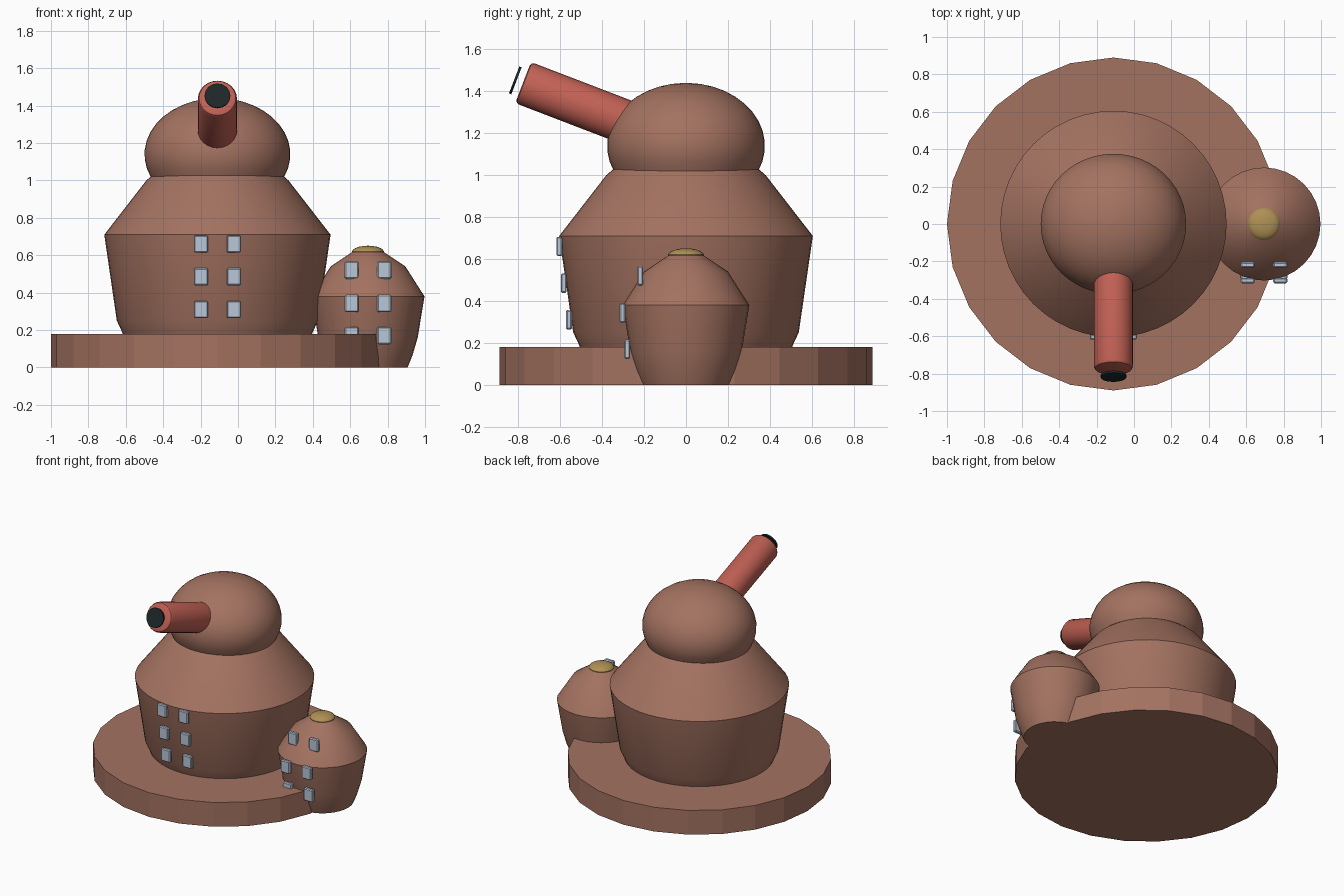
import bpy, bmesh, math
from mathutils import Matrix

if "Cube" in bpy.data.objects:
    bpy.data.objects.remove(bpy.data.objects["Cube"])


def material(name, rgb):
    m = bpy.data.materials.new(name)
    m.diffuse_color = (*rgb, 1)
    m.use_nodes = True
    m.node_tree.nodes["Principled BSDF"].inputs["Base Color"].default_value = m.diffuse_color
    return m


CLAY = material("clay_brown", (0.37, 0.17, 0.12))
RED = material("barrel_red", (0.54, 0.12, 0.09))
BLACK = material("bore_black", (0.012, 0.02, 0.022))
GLASS = material("window_blue_grey", (0.48, 0.57, 0.68))
BRASS = material("brass", (0.43, 0.28, 0.09))


def add_object(name, bm, mat, smooth=True):
    bmesh.ops.recalc_face_normals(bm, faces=bm.faces)
    me = bpy.data.meshes.new(name)
    bm.to_mesh(me)
    bm.free()
    me.materials.append(mat)
    if smooth:
        me.shade_smooth()
        me.set_sharp_from_angle(angle=math.radians(30))
    ob = bpy.data.objects.new(name, me)
    bpy.context.collection.objects.link(ob)
    return ob


def lathe(name, profile, mat, loc, sides=32, smooth=True):
    """Closed solid turned from (radius, height) points around z."""
    bm = bmesh.new()
    rings = []
    for r, z in profile:
        rings.append([bm.verts.new((r * math.sin(2 * math.pi * i / sides),
                                    r * math.cos(2 * math.pi * i / sides), z))
                      for i in range(sides)])
    for a, b in zip(rings, rings[1:]):
        for i in range(sides):
            j = (i + 1) % sides
            bm.faces.new((a[i], a[j], b[j], b[i]))
    bm.faces.new(rings[0])
    bm.faces.new(rings[-1])
    bmesh.ops.remove_doubles(bm, verts=bm.verts, dist=1e-5)
    ob = add_object(name, bm, mat, smooth)
    ob.location = loc
    return ob


def dome(radius, height, z, start, steps=12):
    """Elliptical profile from angle start (degrees) nearly to the pole."""
    pts = []
    for i in range(steps + 1):
        a = math.radians(start + (89 - start) * i / steps)
        pts.append((radius * math.cos(a), z + height * math.sin(a)))
    return pts


def window(name, x, y, z):
    bm = bmesh.new()
    bmesh.ops.create_cube(bm, size=1, matrix=Matrix.Translation((x, y, z))
                          @ Matrix.Diagonal((0.075, 0.028, 0.092, 1)))
    bmesh.ops.bevel(bm, geom=bm.edges[:], offset=0.006, segments=1,
                    affect='EDGES')
    add_object(name, bm, GLASS, smooth=False)


CX = -0.11   # main axis
TX = 0.695   # side tower axis

# Round platform
lathe("platform", [(0.89, 0), (0.89, 0.18)], CLAY, (CX, 0, 0), 24, False)

# Main body with tapering shoulders
lathe("main_body", [(0.50, 0.16), (0.51, 0.19), (0.538, 0.25), (0.605, 0.71),
                    (0.38, 1.0), (0.345, 1.03)], CLAY, (CX, 0, 0), 48)

# Slightly oval turret dome
turret = lathe("turret_dome", dome(0.39, 0.30, 1.14, -24), CLAY, (CX, 0, 0), 48)
turret.scale.y = 0.965

# Raised barrel and the thin dark disc in front of its mouth
TILT = math.radians(69)
barrel = lathe("barrel", [(0.085, 0), (0.105, 0.02), (0.105, 0.60),
                          (0.098, 0.613), (0.085, 0.618)],
               RED, (CX, -0.20, 1.22), 24)
barrel.rotation_euler.x = TILT
bore = lathe("barrel_mouth", [(0.069, -0.006), (0.069, 0.006)], BLACK,
             (CX, -0.814, 1.452), 16)
bore.rotation_euler.x = TILT

# Side tower and its cap
lathe("side_tower", [(0.212, 0), (0.238, 0.065), (0.266, 0.16), (0.302, 0.38),
                     (0.20, 0.54), (0.08, 0.62)], CLAY, (TX, 0, 0), 32)
lathe("tower_cap", dome(0.086, 0.034, 0.617, -10, 6), BRASS, (TX, 0, 0), 24)

# Windows: two columns of three on each tower
for side in (-1, 1):
    for row, (z, y) in enumerate([(0.31, -0.558), (0.485, -0.583),
                                  (0.66, -0.604)]):
        window(f"body_window_{side}_{row}", CX + side * 0.088, y, z)
    for row, (z, y) in enumerate([(0.17, -0.28), (0.343, -0.303),
                                  (0.52, -0.218)]):
        window(f"tower_window_{side}_{row}", TX + side * 0.087, y, z)
